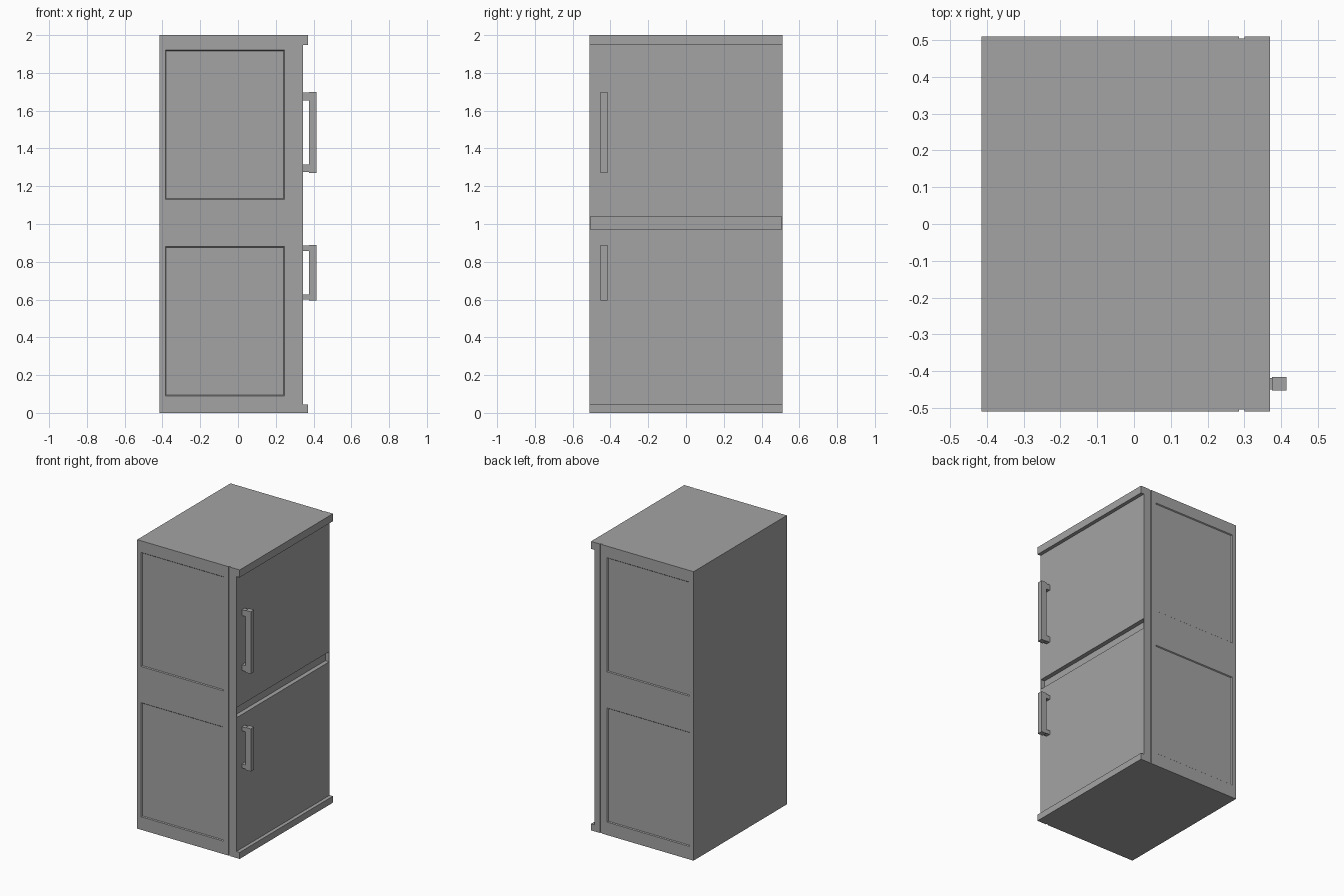
import bpy
import bmesh
from mathutils import Vector

cube = bpy.data.objects.get("Cube")
if cube:
    bpy.data.objects.remove(cube, do_unlink=True)

grey = bpy.data.materials.new("appliance_grey")
grey.use_nodes = True
colour = (0.37, 0.37, 0.37, 1)
grey.diffuse_color = colour
grey.node_tree.nodes["Principled BSDF"].inputs["Base Color"].default_value = colour


def box(name, low, high, cuts=(), pick=None, rim=0.0, depth=0.0):
    """Box between two corners; cut it along planes and sink the picked faces."""
    low, high = Vector(low), Vector(high)
    bm = bmesh.new()
    bmesh.ops.create_cube(bm, size=1)
    for v in bm.verts:
        v.co = (low + high) / 2 + v.co * (high - low)
    for axis, places in cuts:
        normal = Vector([float(i == axis) for i in range(3)])
        for place in places:
            bmesh.ops.bisect_plane(bm, geom=bm.verts[:] + bm.edges[:] + bm.faces[:],
                                   plane_co=normal * place, plane_no=normal)
    bm.normal_update()
    if pick:
        faces = [f for f in bm.faces if pick(f.normal, f.calc_center_median())]
        bmesh.ops.inset_individual(bm, faces=faces, thickness=rim, depth=-depth)
    bmesh.ops.recalc_face_normals(bm, faces=bm.faces[:])
    mesh = bpy.data.meshes.new(name)
    bm.to_mesh(mesh)
    bm.free()
    mesh.materials.append(grey)
    obj = bpy.data.objects.new(name, mesh)
    bpy.context.collection.objects.link(obj)
    return obj


W = 0.51          # half depth of the cabinet
DOOR = 0.345      # door surface
BACK = 0.30       # plane behind the doors

# Cabinet with two shallow bevelled panels on each side
box("cabinet", (-0.415, -W, 0), (0.285, W, 2),
    cuts=[(0, (-0.385, 0.247)), (2, (0.09, 0.88, 1.13, 1.92))],
    pick=lambda n, c: abs(n.y) > 0.9 and -0.385 < c.x < 0.247
    and (0.09 < c.z < 0.88 or 1.13 < c.z < 1.92),
    rim=0.007, depth=0.006)

# Recessed seal between cabinet and doors
box("door_seal", (0.285, -W + 0.006, 0), (BACK, W - 0.006, 2))

# Doors with the grip recess between them
box("doors", (BACK, -W, 0.045), (DOOR, W, 1.948),
    cuts=[(1, (-W + 0.005, W - 0.005)), (2, (0.97, 1.04))],
    pick=lambda n, c: n.x > 0.9 and 0.97 < c.z < 1.04 and abs(c.y) < W - 0.005,
    depth=0.03)

# Projecting top and bottom lips
box("top_lip", (BACK, -W, 1.948), (0.37, W, 2))
box("bottom_lip", (BACK, -W, 0), (0.37, W, 0.045))

# Handles, each a bar on two stand-offs
for label, bottom, top, foot in (("upper", 1.27, 1.70, 0.04), ("lower", 0.595, 0.89, 0.028)):
    box(label + "_handle_bar", (0.375, -0.453, bottom), (0.415, -0.416, top))
    for end, z in (("bottom", bottom + 0.005), ("top", top - 0.005 - foot)):
        box(f"{label}_handle_{end}_mount", (DOOR, -0.45, z), (0.375, -0.419, z + foot))
